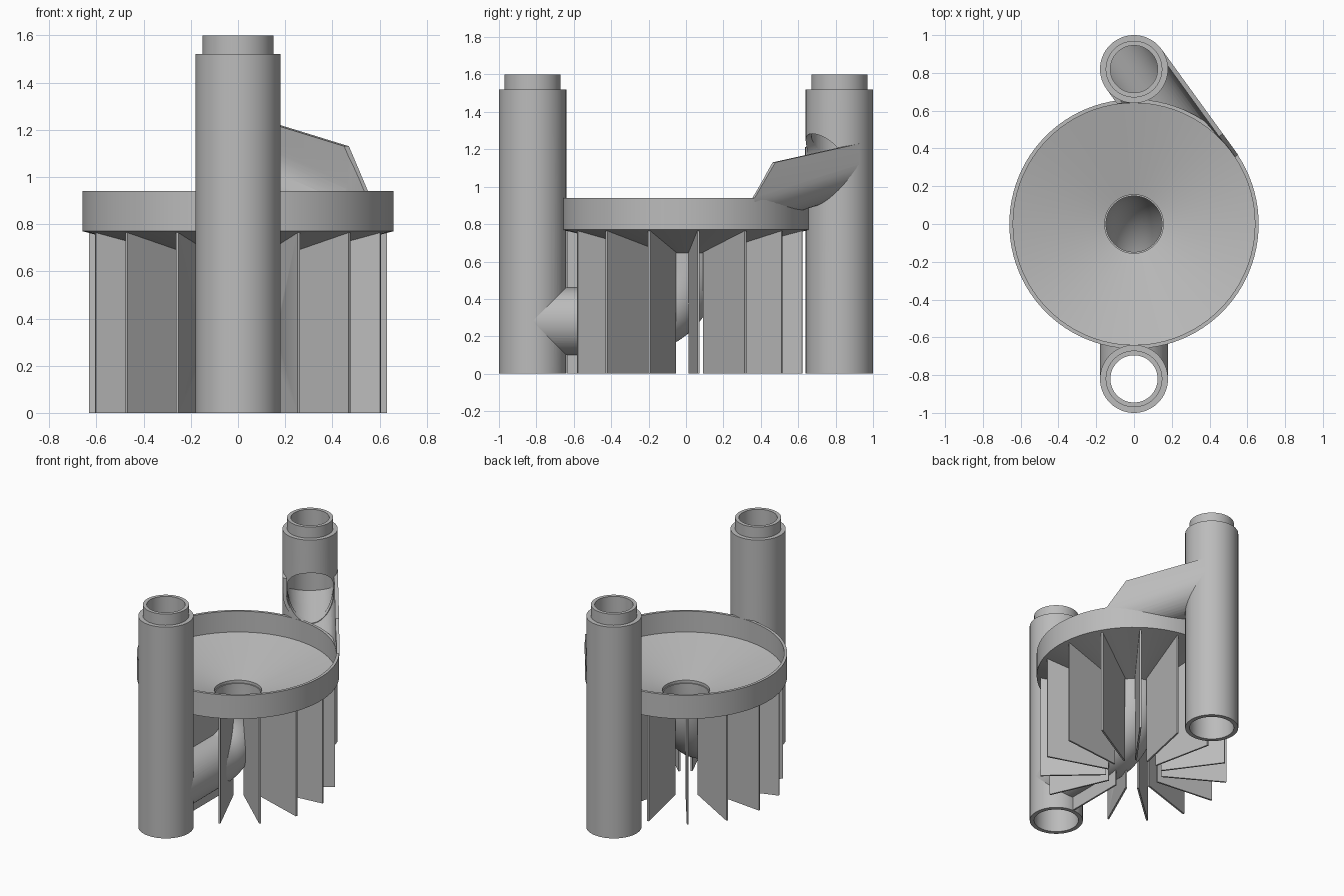
import bpy, bmesh
from math import sin, cos, pi, radians
from mathutils import Vector

cube = bpy.data.objects.get("Cube")
if cube:
    bpy.data.objects.remove(cube, do_unlink=True)

grey = bpy.data.materials.new("plain_grey")
grey.use_nodes = True
grey.diffuse_color = (0.5, 0.5, 0.5, 1)
grey.node_tree.nodes["Principled BSDF"].inputs["Base Color"].default_value = (0.5, 0.5, 0.5, 1)

SEGS = 64
UP = Vector((0, 0, 1))
TUBE_Y, R_OUT, R_IN = 0.82, 0.18, 0.15


def skin(name, rings, closed_path):
    """Join equal rings of points into one solid."""
    bm = bmesh.new()
    loops = [[bm.verts.new(p) for p in ring] for ring in rings]
    pairs = list(zip(loops, loops[1:]))
    if closed_path:
        pairs.append((loops[-1], loops[0]))
    else:
        bm.faces.new(loops[0])
        bm.faces.new(loops[-1])
    for a, b in pairs:
        for i in range(len(a)):
            j = (i + 1) % len(a)
            bm.faces.new((a[i], a[j], b[j], b[i]))
    bmesh.ops.recalc_face_normals(bm, faces=bm.faces)
    mesh = bpy.data.meshes.new(name)
    bm.to_mesh(mesh)
    bm.free()
    mesh.materials.append(grey)
    obj = bpy.data.objects.new(name, mesh)
    bpy.context.collection.objects.link(obj)
    return obj


def lathe(name, profile, y=0, segs=SEGS):
    angles = [2 * pi * i / segs for i in range(segs)]
    return skin(name, [[(r * cos(a), y + r * sin(a), z) for r, z in profile]
                       for a in angles], True)


def prism(name, points, origin, u, v, along):
    ring = [origin + u * a + v * b for a, b in points]
    return skin(name, [ring, [p + along for p in ring]], False)


def cylinder(name, radius, y, low, high, segs=SEGS):
    ring = [(radius * cos(2 * pi * i / segs), radius * sin(2 * pi * i / segs))
            for i in range(segs)]
    return prism(name, ring, Vector((0, y, low)), Vector((1, 0, 0)),
                 Vector((0, 1, 0)), UP * (high - low))


def boolean(obj, cutter, operation="DIFFERENCE", keep=False):
    """Cut obj and bake the result, then drop the cutter."""
    mod = obj.modifiers.new("cut", "BOOLEAN")
    mod.operation, mod.object, mod.solver = operation, cutter, "EXACT"
    bpy.context.view_layer.update()
    graph = bpy.context.evaluated_depsgraph_get()
    mesh = bpy.data.meshes.new_from_object(obj.evaluated_get(graph))
    obj.modifiers.clear()
    obj.data = mesh
    if not keep:
        bpy.data.objects.remove(cutter, do_unlink=True)


# Stacking tubes with a narrower neck
tube_profile = [(R_IN, 0), (R_OUT, 0), (R_OUT, 1.52), (0.15, 1.52), (0.15, 1.6),
                (0.125, 1.6), (0.125, 1.48), (R_IN, 1.45)]
front_tube = lathe("front_tube", tube_profile, -TUBE_Y)
rear_tube = lathe("rear_tube", tube_profile, TUBE_Y)

# Funnel bowl with upright rim
lathe("funnel", [(0.66, 0.77), (0.66, 0.94), (0.64, 0.94), (0.64, 0.79),
                 (0.155, 0.67), (0.155, 0.64)], segs=96)

# Outlet pipe bending from the funnel to the front tube
BEND, PIPE_Z = 0.3, 0.28


def bent_pipe(name, radius, top, end):
    path = [(0, top, 0)]
    path += [(BEND * (cos(a) - 1), PIPE_Z + BEND * (1 - sin(a)), a)
             for a in (pi / 2 * i / 16 for i in range(17))]
    path.append((end, PIPE_Z, pi / 2))
    rings = []
    for y, z, a in path:
        side = Vector((0, cos(a), -sin(a)))
        rings.append([Vector((0, y, z)) + Vector((1, 0, 0)) * radius * cos(t)
                      + side * radius * sin(t)
                      for t in (2 * pi * i / SEGS for i in range(SEGS))])
    return skin(name, rings, False)


outlet_pipe = bent_pipe("outlet_pipe", R_OUT, 0.65, -TUBE_Y)
pipe_solid = bent_pipe("pipe_solid", R_OUT - 0.01, 0.65, -TUBE_Y)
pipe_bore = bent_pipe("pipe_bore", R_IN - 0.002, 0.7, -TUBE_Y)
boolean(front_tube, pipe_bore, keep=True)
boolean(outlet_pipe, pipe_bore)
boolean(outlet_pipe, cylinder("tube_core", 0.165, -TUBE_Y, -0.1, 1))

# Radial support fins
FINS, THICK = 15, 0.012
fin_shape = [(0.19, 0), (0.635, 0), (0.635, 0.77), (0.19, 0.655)]
for i in range(FINS):
    a = -pi / 2 + 2 * pi * i / FINS
    out, across = Vector((cos(a), sin(a), 0)), Vector((-sin(a), cos(a), 0))
    fin = prism(f"fin_{i + 1}", fin_shape, across * -THICK / 2, out, UP, across * THICK)
    if i in (0, 1, FINS - 1):
        boolean(fin, pipe_solid, keep=True)
bpy.data.objects.remove(pipe_solid, do_unlink=True)

# Sloping chute, tangent to both the rear tube and the funnel rim
RUN = Vector((0.587, -0.81, 0)).normalized()
SIDE = Vector((-RUN.y, RUN.x, 0))
SLOPE = RUN - UP * 0.26
AXIS = Vector((0, TUBE_Y, 1.12))


def channel(name, radius, start, end, arch=None):
    """U-shaped bar along the slope, with an arched or open top."""
    arc = [pi * i / 24 for i in range(25)]
    points = [(-radius * cos(a), -radius * sin(a)) for a in arc]
    if arch is None:
        points += [(radius, 0.45), (-radius, 0.45)]
    else:
        points += [(radius * cos(a), arch + radius * sin(a)) for a in arc]
    return prism(name, points, AXIS + SLOPE * start, SIDE, UP, SLOPE * (end - start))


boolean(rear_tube, channel("doorway", R_IN, 0, 0.5, 0.06))

chute = channel("chute", R_OUT, 0, 0.8)
outline = [(0, 0.6), (0, 1.23), (0.553, 1.13), (0.69, 0.94), (0.69, 0.6)]
boolean(chute, prism("outline", outline, Vector((0, TUBE_Y, 0)) - SIDE * 0.3,
                     RUN, UP, SIDE * 0.6), "INTERSECT")
boolean(chute, channel("chute_bore", 0.155, -0.2, 1))
boolean(chute, cylinder("bowl_core", 0.642, 0, 0.5, 1.5, 96))

# Chute floor closing the inside of the rear tube
floor = channel("chute_floor", R_OUT, -0.22, 0.01)
boolean(floor, cylinder("tube_core", 0.16, TUBE_Y, 0.8, 1.25), "INTERSECT")
boolean(floor, channel("floor_bore", 0.155, -0.4, 0.4))

# Smooth shading with sharp edges kept
bpy.ops.object.select_all(action="DESELECT")
for obj in bpy.context.collection.objects:
    if obj.type == "MESH":
        obj.select_set(True)
        bpy.context.view_layer.objects.active = obj
bpy.ops.object.shade_smooth_by_angle(angle=radians(30))
